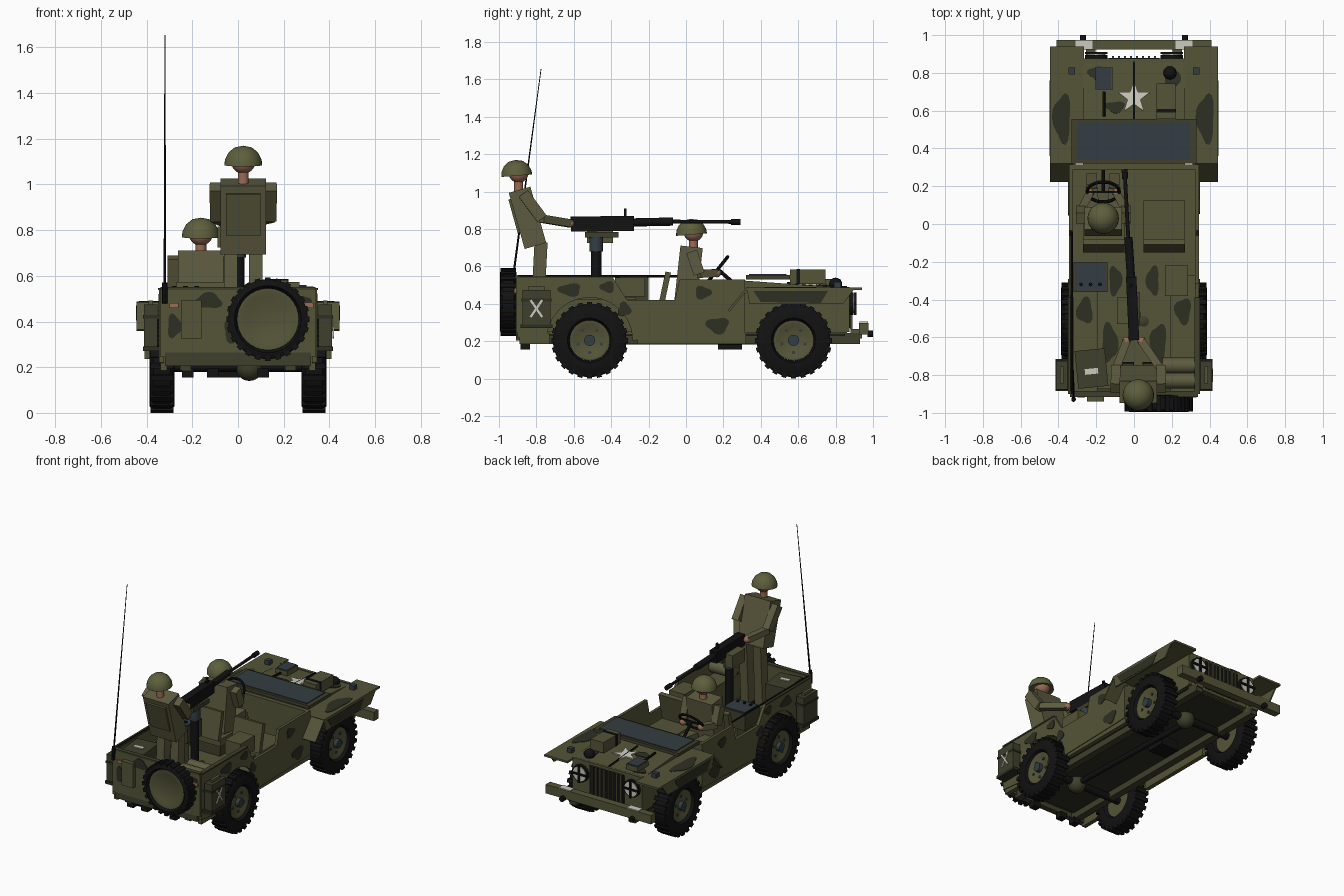
import bpy, bmesh, math, random
from mathutils import Matrix, Vector, Euler

default = bpy.data.objects.get("Cube")
if default:
    bpy.data.objects.remove(default, do_unlink=True)


def material(name, *rgb):
    mat = bpy.data.materials.new(name)
    mat.use_nodes = True
    mat.diffuse_color = (*rgb, 1)
    mat.node_tree.nodes["Principled BSDF"].inputs["Base Color"].default_value = (*rgb, 1)
    return mat


olive = material("olive paint", .09, .09, .04)
camo = material("dark camouflage", .027, .029, .017)
drab = material("dark drab", .05, .05, .025)
black = material("black rubber and steel", .006, .006, .006)
slate = material("slate blue grey", .033, .048, .056)
white = material("off white", .6, .6, .52)
skin = material("skin", .33, .15, .09)
cloth = material("uniform cloth", .11, .105, .05)
helmet_green = material("helmet green", .11, .115, .045)


def add(name, bm, mat, matrix=None, smooth=False):
    bmesh.ops.remove_doubles(bm, verts=bm.verts, dist=.00001)
    bmesh.ops.recalc_face_normals(bm, faces=bm.faces)
    mesh = bpy.data.meshes.new(name)
    bm.to_mesh(mesh)
    bm.free()
    mesh.materials.append(mat)
    obj = bpy.data.objects.new(name, mesh)
    bpy.context.collection.objects.link(obj)
    if matrix:
        obj.matrix_world = matrix
    if smooth:
        bpy.ops.object.select_all(action="DESELECT")
        obj.select_set(True)
        bpy.context.view_layer.objects.active = obj
        bpy.ops.object.shade_smooth_by_angle(angle=math.radians(40))
    return obj


def place(loc, rot=(0, 0, 0)):
    return Matrix.Translation(loc) @ Euler(rot).to_matrix().to_4x4()


def box(name, loc, size, mat, rot=(0, 0, 0)):
    bm = bmesh.new()
    bmesh.ops.create_cube(bm, size=1, matrix=Matrix.Diagonal((*size, 1)))
    return add(name, bm, mat, place(loc, rot))


def along(p, q):
    p, q = Vector(p), Vector(q)
    turn = (q - p).to_track_quat("Z", "Y").to_matrix().to_4x4()
    return Matrix.Translation((p + q) / 2) @ turn, (q - p).length


def bar(name, p, q, width, depth, mat):
    matrix, length = along(p, q)
    bm = bmesh.new()
    bmesh.ops.create_cube(bm, size=1, matrix=Matrix.Diagonal((width, depth, length, 1)))
    return add(name, bm, mat, matrix)


def rod(name, p, q, radius, mat, sides=16, tip=None):
    matrix, length = along(p, q)
    bm = bmesh.new()
    bmesh.ops.create_cone(bm, cap_ends=True, segments=sides, radius1=radius,
                          radius2=radius if tip is None else tip, depth=length)
    return add(name, bm, mat, matrix, True)


def ball(name, loc, radius, mat):
    bm = bmesh.new()
    bmesh.ops.create_uvsphere(bm, u_segments=20, v_segments=12, radius=radius)
    return add(name, bm, mat, place(loc), True)


def plate(name, points, thick, mat, matrix):
    bm = bmesh.new()
    face = bm.faces.new([bm.verts.new((a, b, -thick / 2)) for a, b in points])
    new = bmesh.ops.extrude_face_region(bm, geom=[face])["geom"]
    bmesh.ops.translate(bm, verts=[v for v in new if isinstance(v, bmesh.types.BMVert)], vec=(0, 0, thick))
    return add(name, bm, mat, matrix)


def side_plate(name, points, x, thick, mat):
    # Outline given as (y, z), extruded across x
    turn = Matrix(((0, 0, 1, x), (1, 0, 0, 0), (0, 1, 0, 0), (0, 0, 0, 1)))
    return plate(name, points, thick, mat, turn)


def lathe(name, profile, mat, matrix, steps=32):
    bm = bmesh.new()
    rings = [[bm.verts.new((r * math.cos(i * math.tau / steps), r * math.sin(i * math.tau / steps), z))
              for r, z in profile] for i in range(steps)]
    for i, ring in enumerate(rings):
        nxt = rings[(i + 1) % steps]
        for j in range(len(profile) - 1):
            bm.faces.new((ring[j], nxt[j], nxt[j + 1], ring[j + 1]))
    return add(name, bm, mat, matrix, True)


def blob(loc, a, b, rot=(0, 0, 0)):
    # Wavy camouflage patch
    phase = random.uniform(0, math.tau)
    pts = []
    for i in range(20):
        t = i * math.tau / 20
        k = .85 + .15 * math.sin(3 * t + phase)
        pts.append((a * k * math.cos(t), b * k * math.sin(t)))
    plate("camouflage_patch", pts, .006, camo, place(loc, rot))


def wheel(name, loc, turn, radius, hub, width):
    # Axle runs along local z, outer face at +z
    m = place(loc) @ turn
    h = width / 2
    ring = [(hub, -h * .6), (hub + .012, -h), (radius * .86, -h), (radius * .96, -h * .7),
            (radius * .96, h * .7), (radius * .86, h), (hub + .012, h), (hub, h * .6)]
    lathe(name + "_tyre", ring + ring[:1], black, m, 40)
    lugs = bmesh.new()
    for i in range(24):
        spot = Matrix.Rotation(i * math.tau / 24, 4, "Z") @ Matrix.Translation((radius * .94, 0, 0))
        bmesh.ops.create_cube(lugs, size=1, matrix=spot @ Matrix.Diagonal((radius * .12, radius * .13, width * .94, 1)))
    add(name + "_tread", lugs, black, m)
    lathe(name + "_disc", [(0, -h * .6), (hub, -h * .6), (hub, h * .7), (hub * .85, h * .7),
                           (hub * .7, h * .5), (0, h * .5)], olive, m)
    return m, h


random.seed(4)
quarter = math.pi / 2

# Road wheels with hubs and bolts, axles
for y in (-.515, .575):
    rod("axle", (-.3, y, .205), (.3, y, .205), .025, black)
    ball("differential", (.05, y, .2), .06, drab)
    for s in (-1, 1):
        m, h = wheel("road_wheel", (s * .333, y, .205), Matrix.Rotation(s * quarter, 4, "Y"), .205, .107, .108)
        rod("hub", m @ Vector((0, 0, 0)), m @ Vector((0, 0, h)), .03, slate)
        for i in range(5):
            t = i * math.tau / 5
            at = Vector((.065 * math.cos(t), .065 * math.sin(t), 0))
            rod("wheel_bolt", m @ at, m @ (at + Vector((0, 0, h * .62))), .009, slate, 8)
wheel("spare_wheel", (.131, -.95, .41), Matrix.Rotation(quarter, 4, "X"), .182, .135, .09)

# Chassis
for s in (-1, 1):
    box("frame_rail", (s * .23, .02, .215), (.05, 1.82, .06), drab)
    box("sill", (s * .325, .03, .215), (.03, .58, .06), olive)
    box("rear_sill", (s * .325, -.81, .215), (.03, .16, .06), olive)
box("floor", (0, -.29, .245), (.66, 1.2, .015), olive)
box("underside", (0, 0, .234), (.54, 1.7, .01), camo)
box("rear_crossmember", (0, -.89, .235), (.64, .04, .06), drab)
box("gearbox", (-.05, .235, .19), (.14, .13, .07), black)
rod("drive_shaft", (.05, -.5, .2), (.02, .55, .2), .018, black)
for x in (-.22, -.11, .11):
    box("rear_shackle", (x, -.86, .175), (.05, .05, .04), black)

# Tub sides with door cutout and wheel arch
arch = [(-.515 + .23 * math.cos(t * math.pi / 12), .205 + .23 * math.sin(t * math.pi / 12)) for t in range(12, -1, -1)]
outline = [(-.9, .22)] + arch + [(.315, .22), (.315, .53), (-.035, .53), (-.06, .42), (-.315, .42), (-.39, .54), (-.9, .54)]
for s in (-1, 1):
    side_plate("tub_side", outline, s * .335, .02, olive)
    box("tub_rim", (s * .335, -.645, .542), (.03, .51, .01), drab)
    box("wheel_well", (s * .26, -.58, .43), (.13, .62, .012), olive)
    box("wheel_well_wall", (s * .2, -.58, .34), (.012, .62, .18), olive)
    for y, z, a, b in ((-.33, .37, .04, .045), (.17, .285, .07, .05), (-.62, .475, .07, .04),
                       (-.42, .49, .045, .035), (.09, .46, .05, .04)):
        blob((s * .346, y, z), a, b, (quarter, 0, quarter))
    # Jerry cans in brackets
    box("jerry_can", (s * .382, -.8, .38), (.06, .15, .19), drab)
    box("can_handle", (s * .382, -.8, .483), (.02, .09, .02), olive)
    box("can_tray", (s * .378, -.8, .28), (.075, .17, .02), camo)
    box("can_strap", (s * .38, -.8, .42), (.07, .16, .015), camo)
for tilt in (-.6, .6):
    box("can_cross", (.4165, -.8, .375), (.006, .012, .11), white, (tilt, 0, 0))
box("tailgate", (0, -.9, .395), (.68, .02, .3), olive)
box("tailgate_rim", (0, -.9, .545), (.68, .03, .012), drab)
for x, z, a, b in ((-.13, .49, .07, .04), (-.28, .38, .035, .06), (-.02, .36, .05, .06), (.29, .48, .035, .04)):
    blob((x, -.911, z), a, b, (quarter, 0, 0))
box("rear_toolbox", (-.205, -.925, .41), (.09, .03, .17), olive)
for x in (-.28, .31):
    box("tail_lamp", (x, -.914, .47), (.04, .01, .022), skin)
rod("far_grab_rail", (-.33, -.9, .547), (-.33, -.04, .547), .006, black, 8)

# Engine bay, cowl and hood
side_plate("hood", [(.3, .245), (.86, .245), (.86, .485), (.3, .525)], 0, .54, olive)
box("cowl", (0, .3, .39), (.67, .03, .28), olive)
box("hood_hinge", (0, .7, .5), (.008, .32, .012), black, (-.07, 0, 0))
star = [((.09 if i % 2 == 0 else .036) * math.sin(i * math.pi / 5),
         (.09 if i % 2 == 0 else .036) * math.cos(i * math.pi / 5)) for i in range(10)]
plate("hood_star", star, .008, white, place((0, .67, .504), (-.07, 0, 0)))
for x, y, a, b in ((.2, .77, .05, .07), (-.1, .62, .06, .035), (-.2, .8, .05, .04)):
    blob((x, y, .503 - (y - .67) * .07), a, b, (-.07, 0, 0))
box("hood_case", (-.16, .77, .51), (.09, .12, .035), olive)
box("hood_case_lid", (-.16, .77, .53), (.08, .11, .006), slate)
box("hood_pack", (.17, .65, .545), (.1, .19, .075), olive)
box("hood_pack_strap", (.17, .6, .546), (.104, .02, .08), black)
ball("hood_lump", (.19, .8, .505), .035, black)
rod("hood_tool", (-.16, .57, .52), (-.16, .7, .51), .008, black, 8)

# Folded windshield
box("windshield_frame", (0, .438, .542), (.66, .235, .022), drab)
box("windshield_glass", (0, .438, .555), (.6, .2, .008), slate)

# Fenders
for s in (-1, 1):
    box("fender_top", (s * .355, .63, .48), (.18, .62, .014), olive)
    bar("fender_slope", (s * .385, .325, .48), (s * .385, .228, .362), .12, .012, olive)
    side_plate("fender_skirt", [(.325, .48), (.9, .48), (.84, .4), (.34, .4)], s * .44, .01, olive)
    side_plate("skirt_camouflage", [(.36, .47), (.76, .47), (.72, .405), (.4, .41)], s * .444, .006, camo)
    blob((s * .38, .56, .487), .055, .15)
    box("marker_lamp", (s * .33, .81, .5), (.035, .035, .035), slate)

# Grille, headlights and front bumper
box("grille_panel", (0, .865, .37), (.54, .02, .24), olive)
box("grille_opening", (0, .877, .37), (.27, .006, .2), black)
for i in range(8):
    box("grille_slat", (-.112 + i * .032, .884, .37), (.01, .012, .21), olive)
for s in (-1, 1):
    rod("headlight_rim", (s * .2, .87, .4), (s * .2, .895, .4), .06, black, 24)
    rod("headlight_lens", (s * .2, .89, .4), (s * .2, .9, .4), .05, white, 24)
    box("light_guard", (s * .2, .905, .4), (.012, .012, .12), black)
    box("light_guard", (s * .2, .905, .4), (.12, .012, .012), black)
    box("bumper_mark", (s * .265, .95, .302), (.09, .045, .006), white)
    rod("bumper_hook", (s * .27, .97, .24), (s * .27, 1, .24), .018, black, 10)
    box("bumper_arm", (s * .23, .91, .24), (.05, .06, .05), olive)
box("front_bumper", (0, .95, .268), (.82, .05, .062), olive)

# Seats, cargo and interior camouflage
for s in (-1, 1):
    box("seat_cushion", (s * .16, .0, .36), (.22, .25, .05), olive)
    box("seat_base", (s * .16, .0, .29), (.18, .2, .1), drab)
    bar("seat_back", (s * .16, -.135, .38), (s * .16, -.095, .57), .22, .03, olive)
    blob((s * .1, -.3, .256), .04, .09)
    blob((s * .13, -.63, .256), .05, .12)
    blob((s * .26, -.46, .439), .05, .08)
box("radio", (-.23, -.28, .48), (.18, .16, .12), drab)
box("radio_panel", (-.23, -.28, .543), (.165, .145, .006), slate)
for i in range(3):
    rod("radio_knob", (-.28 + i * .05, -.32, .54), (-.28 + i * .05, -.32, .555), .01, black, 8)
box("supply_crate", (-.225, -.765, .48), (.16, .2, .11), drab, (0, 0, .1))
box("crate_label", (-.225, -.78, .538), (.07, .03, .006), white, (0, 0, .1))
box("ammunition_box", (.225, -.3, .49), (.12, .16, .1), olive)
for y in (-.83, -.75):
    rod("bedroll", (.15, y, .5), (.32, y, .5), .042, cloth, 12)

# Gun on its pedestal
rod("pedestal", (0, -.48, .25), (0, -.48, .7), .028, black)
rod("pivot", (0, -.48, .68), (0, -.48, .76), .036, slate)
box("gun_cradle", (0, -.45, .77), (.06, .18, .03), drab)
box("gun_ammunition", (-.06, -.46, .77), (.06, .14, .09), olive)
bar("gun_receiver", (0, -.615, .827), (-.015, -.28, .83), .055, .08, black)
rod("barrel_jacket", (-.015, -.3, .835), (-.03, -.07, .84), .022, black)
rod("gun_barrel", (-.03, -.08, .84), (-.05, .29, .838), .01, black, 12)
rod("gun_muzzle", (-.047, .24, .838), (-.05, .29, .838), .016, black, 12)
box("gun_sight", (-.015, -.325, .885), (.012, .015, .05), black)

# Whip antenna
rod("antenna_base", (-.32, -.93, .48), (-.32, -.925, .57), .012, black, 8)
rod("antenna", (-.32, -.93, .5), (-.32, -.775, 1.655), .006, black, 8, .002)


def head(who, x, y, z):
    ball(who + "_head", (x, y, z), .053, skin)
    rod(who + "_neck", (x, y, z - .11), (x, y, z - .03), .024, skin, 12)
    lathe(who + "_helmet", [(0, .005), (.07, .005), (.083, 0), (.08, .025), (.065, .055), (.038, .077), (0, .085)],
          helmet_green, place((x, y - .01, z - .015), (.08, 0, 0)))


def arm(who, shoulder, elbow, hand):
    bar(who + "_upper_arm", shoulder, elbow, .05, .06, cloth)
    bar(who + "_forearm", elbow, hand, .042, .042, cloth)
    ball(who + "_hand", hand, .023, skin)


# Standing gunner
head("gunner", .023, -.895, 1.1)
bar("gunner_torso", (.023, -.805, .71), (.023, -.89, 1.01), .2, .12, cloth)
bar("gunner_pack", (.023, -.89, .78), (.023, -.94, .96), .15, .02, olive)
for s in (-1, 1):
    bar("gunner_leg", (.023 + s * .055, -.8, .25), (.023 + s * .055, -.775, .73), .06, .07, cloth)
    box("gunner_boot", (.023 + s * .055, -.785, .275), (.065, .11, .05), black)
    arm("gunner", (.023 + s * .122, -.87, .99), (.023 + s * .12, -.77, .855), (s * .04, -.62, .83))

# Seated driver
head("driver", -.163, .04, .785)
bar("driver_torso", (-.163, -.005, .39), (-.163, .03, .705), .2, .12, cloth)
for s in (-1, 1):
    bar("driver_thigh", (-.163 + s * .055, 0, .42), (-.163 + s * .06, .19, .44), .065, .07, cloth)
    bar("driver_shin", (-.163 + s * .06, .18, .44), (-.163 + s * .06, .24, .27), .055, .06, cloth)
    arm("driver", (-.163 + s * .12, .03, .68), (-.163 + s * .12, .07, .56), (-.163 + s * .07, .165, .565))

# Steering wheel and column
bpy.ops.mesh.primitive_torus_add(major_radius=.085, minor_radius=.009, major_segments=24, minor_segments=8,
                                 location=(-.163, .17, .585), rotation=(.9, 0, 0))
bpy.context.object.name = "steering_wheel"
bpy.context.object.data.materials.append(black)
rod("steering_column", (-.163, .17, .585), (-.163, .29, .48), .01, black, 8)
bar("steering_spoke", (-.24, .17, .585), (-.086, .17, .585), .012, .012, black)
